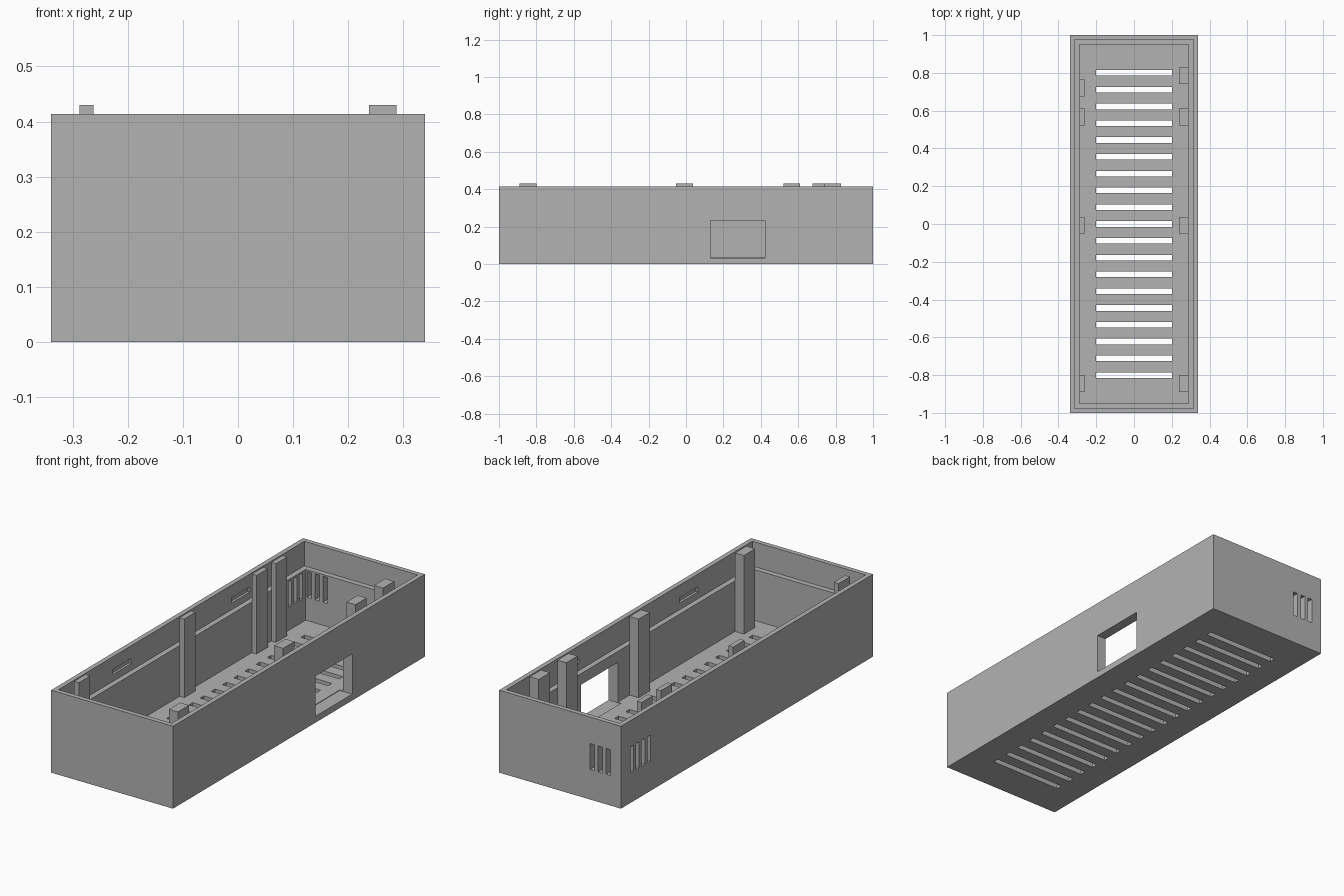
import bpy
import bmesh
from mathutils import Matrix, Vector

if "Cube" in bpy.data.objects:
    bpy.data.objects.remove(bpy.data.objects["Cube"], do_unlink=True)

grey = bpy.data.materials.new("plain grey")
grey.use_nodes = True
grey.diffuse_color = (0.45, 0.45, 0.45, 1)
grey.node_tree.nodes["Principled BSDF"].inputs["Base Color"].default_value = (0.45, 0.45, 0.45, 1)

HX, HY, HEIGHT = 0.339, 1.0, 0.414      # outer half sizes and height
FLOOR, LEDGE = 0.035, 0.29              # floor top and lid ledge heights
LIP, WALL = 0.024, 0.051                # wall thickness above and below the ledge
POST_TOP = 0.43


def boxes(name, spans):
    """One object made of boxes, each given as (x, y, z) ranges."""
    bm = bmesh.new()
    for span in spans:
        lo = Vector([min(s) for s in span])
        hi = Vector([max(s) for s in span])
        matrix = Matrix.Translation((lo + hi) / 2) @ Matrix.Diagonal((*(hi - lo), 1))
        bmesh.ops.create_cube(bm, size=1, matrix=matrix)
    mesh = bpy.data.meshes.new(name)
    bm.to_mesh(mesh)
    bm.free()
    mesh.materials.append(grey)
    obj = bpy.data.objects.new(name, mesh)
    bpy.context.collection.objects.link(obj)
    return obj


def around(centre, size):
    return (centre - size / 2, centre + size / 2)


def cut(target, name, spans):
    """Subtract a group of separate boxes and remove the cutter."""
    cutter = boxes(name, spans)
    cutter.hide_render = True
    mod = target.modifiers.new(name, "BOOLEAN")
    mod.operation, mod.solver, mod.object = "DIFFERENCE", "EXACT", cutter
    graph = bpy.context.evaluated_depsgraph_get()
    mesh = bpy.data.meshes.new_from_object(target.evaluated_get(graph))
    target.modifiers.clear()
    target.data = mesh
    bpy.data.objects.remove(cutter, do_unlink=True)


# Open tray with a stepped rim for the lid
tray = boxes("tray", [((-HX, HX), (-HY, HY), (0, HEIGHT))])
ix, iy = HX - WALL, HY - WALL
lx, ly = HX - LIP, HY - LIP
cut(tray, "cavity", [((-ix, ix), (-iy, iy), (FLOOR, 1))])
cut(tray, "lid_seat", [((-lx, lx), (-ly, ly), (LEDGE, 1))])

# Floor vents
cut(tray, "floor_vents", [((-0.2, 0.2), around(i * 0.0889, 0.03), (-0.1, 0.1))
                          for i in range(-9, 10)])

# Connector window in the left wall
cut(tray, "side_window", [((0.27, 0.4), (0.13, 0.423), (0.032, 0.234))])

# Upright vents near the back right corner
vent_z = (0.151, 0.281)
cut(tray, "back_vents", [(around(-0.18 - i * 0.0445, 0.025), (0.9, 1.1), vent_z)
                         for i in range(3)])
cut(tray, "right_vents", [((-0.4, -0.27), around(0.779 + i * 0.0445, 0.025), vent_z)
                          for i in range(4)])

# Shallow snap slots inside the rim
cut(tray, "snap_slots", [((side * 0.3, side * (lx + 0.012)), around(y, 0.145), around(0.337, 0.026))
                         for side in (-1, 1) for y in (-0.472, 0.472)])

# Support posts along both long walls
for label, side, width, places in (("left", 1, 0.05, (-0.845, -0.008, 0.566, 0.785)),
                                   ("right", -1, 0.026, (-0.845, -0.008, 0.566, 0.72))):
    for number, y in enumerate(places, 1):
        boxes(f"{label}_post_{number}",
              [((side * ix, side * (ix - width)), around(y, 0.089), (FLOOR, POST_TOP))])
